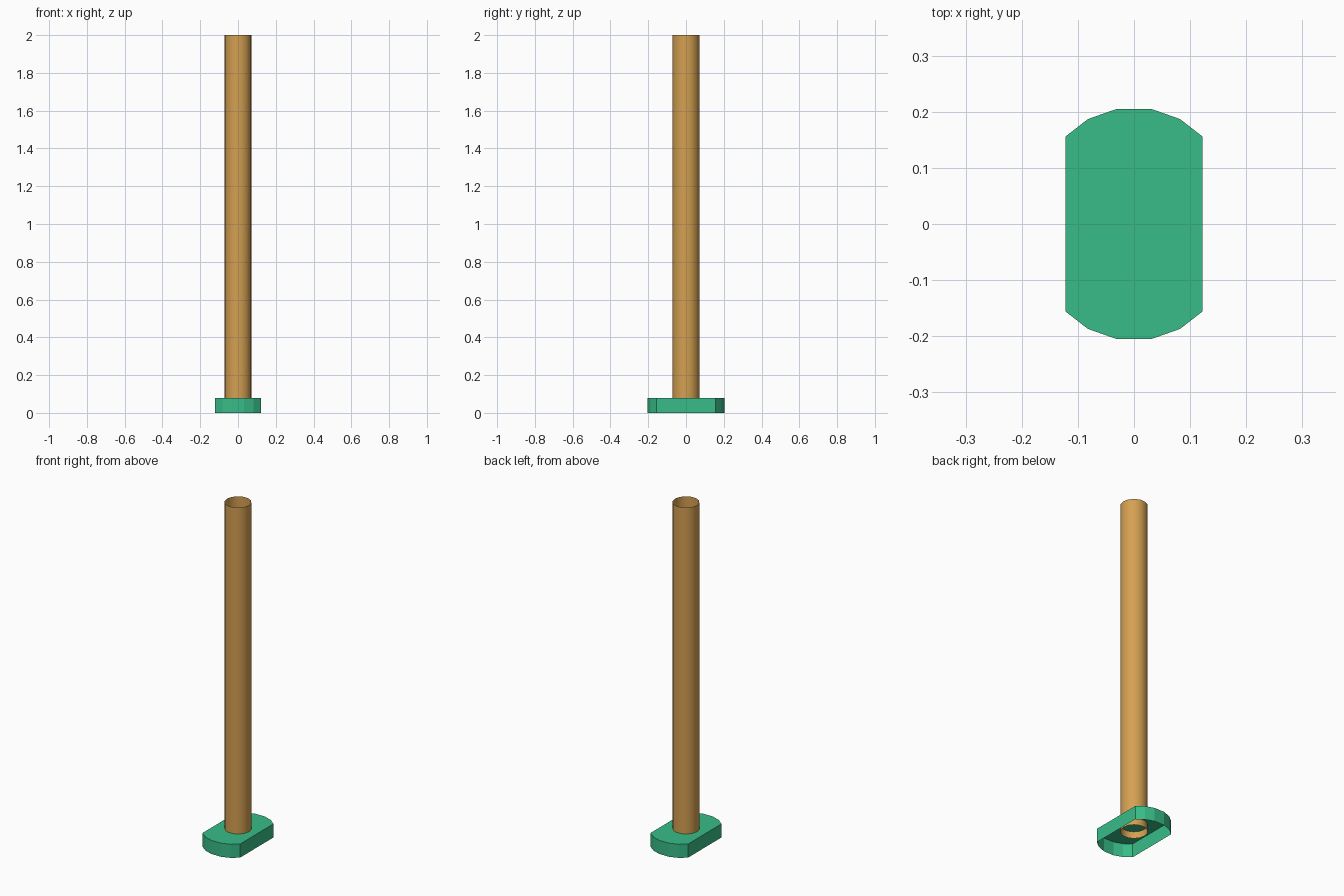
import bpy, bmesh, math

if "Cube" in bpy.data.objects:
    bpy.data.objects.remove(bpy.data.objects["Cube"])


def material(name, rgb):
    m = bpy.data.materials.new(name)
    m.diffuse_color = (*rgb, 1.0)
    m.use_nodes = True
    m.node_tree.nodes["Principled BSDF"].inputs["Base Color"].default_value = m.diffuse_color
    return m


def extruded_shell(name, outline, z0, z1, mat, cap_top=False, smooth=False):
    """Thin vertical wall round an outline, with an optional top face."""
    bm = bmesh.new()
    low = [bm.verts.new((x, y, z0)) for x, y in outline]
    high = [bm.verts.new((x, y, z1)) for x, y in outline]
    n = len(outline)
    for i in range(n):
        j = (i + 1) % n
        f = bm.faces.new((low[i], low[j], high[j], high[i]))
        f.smooth = smooth
    if cap_top:
        bm.faces.new(high)
    mesh = bpy.data.meshes.new(name)
    bm.to_mesh(mesh)
    bm.free()
    mesh.materials.append(mat)
    obj = bpy.data.objects.new(name, mesh)
    bpy.context.collection.objects.link(obj)
    return obj


tan = material("tan", (0.658, 0.352, 0.084))
green = material("green", (0.040, 0.503, 0.242))

# Base: hollow cap with straight sides and faceted rounded ends, open below
quarter = [(0.122, 0.156), (0.082, 0.187), (0.031, 0.205)]
back = quarter + [(-x, y) for x, y in reversed(quarter)]
outline = back + [(-x, -y) for x, y in back]
extruded_shell("base", outline, 0.0, 0.08, green, cap_top=True)

# Post: open tube passing through the base top
sides, radius = 14, 0.072
circle = [(radius * math.cos(2 * math.pi * i / sides),
           radius * math.sin(2 * math.pi * i / sides)) for i in range(sides)]
extruded_shell("post", circle, 0.04, 2.0, tan, smooth=True)
